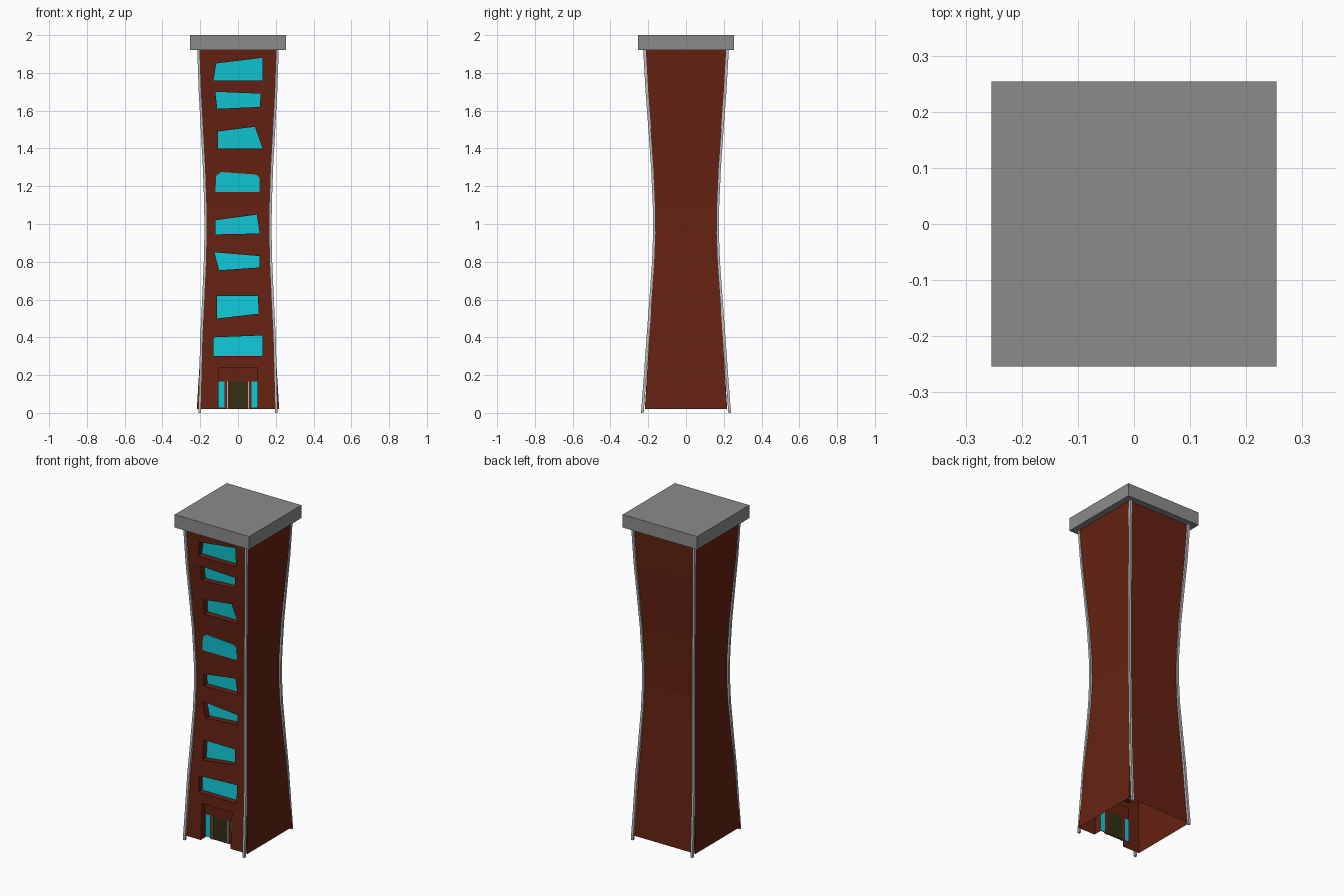
import bpy, bmesh
from mathutils import Vector

if "Cube" in bpy.data.objects:
    bpy.data.objects.remove(bpy.data.objects["Cube"])


def mat(name, col):
    m = bpy.data.materials.new(name)
    m.diffuse_color = (*col, 1)
    m.use_nodes = True
    m.node_tree.nodes["Principled BSDF"].inputs["Base Color"].default_value = m.diffuse_color
    return m


BRICK = mat("dark red brick", (0.13, 0.016, 0.006))
GLASS = mat("cyan glass", (0.005, 0.58, 0.68))
STONE = mat("grey stone", (0.26, 0.26, 0.26))
METAL = mat("light grey metal", (0.5, 0.5, 0.5))
WOOD = mat("dark olive wood", (0.035, 0.026, 0.006))


def finish(name, bm, *mats):
    bmesh.ops.recalc_face_normals(bm, faces=bm.faces)
    me = bpy.data.meshes.new(name)
    bm.to_mesh(me)
    bm.free()
    ob = bpy.data.objects.new(name, me)
    bpy.context.collection.objects.link(ob)
    for m in mats:
        me.materials.append(m)
    return ob


def loft(bm, rings):
    """Skin a stack of equal rings and cap both ends."""
    rs = [[bm.verts.new(p) for p in r] for r in rings]
    n = len(rs[0])
    for a, b in zip(rs, rs[1:]):
        for i in range(n):
            j = (i + 1) % n
            bm.faces.new((a[i], a[j], b[j], b[i]))
    bm.faces.new(rs[0][::-1])
    bm.faces.new(rs[-1])


def square(cx, cy, z, h):
    return [(cx + sx * h, cy + sy * h, z) for sx, sy in ((-1, -1), (1, -1), (1, 1), (-1, 1))]


def box(name, x0, x1, y0, y1, z0, z1, m):
    bm = bmesh.new()
    loft(bm, [[(x0, y0, z), (x1, y0, z), (x1, y1, z), (x0, y1, z)] for z in (z0, z1)])
    return finish(name, bm, m)


# waisted profile: height, half width
PROFILE = [(0.02, .218), (.2, .207), (.4, .195), (.6, .181), (.8, .170), (.95, .166),
           (1.1, .168), (1.3, .176), (1.5, .189), (1.7, .202), (1.93, .214)]


def half(z):
    for (z0, w0), (z1, w1) in zip(PROFILE, PROFILE[1:]):
        if z <= z1:
            return w0 + (w1 - w0) * (z - z0) / (z1 - z0)
    return PROFILE[-1][1]


# crooked windows (x, z outlines)
WINDOWS = [
    [(-.13, 1.76), (-.115, 1.85), (.13, 1.88), (.13, 1.76)],
    [(-.11, 1.61), (-.12, 1.70), (.12, 1.69), (.115, 1.62)],
    [(-.105, 1.40), (-.105, 1.49), (.09, 1.515), (.13, 1.40)],
    [(-.12, .945), (-.12, 1.02), (.10, 1.05), (.115, .95)],
    [(-.10, .755), (-.125, .85), (.115, .83), (.115, .77)],
    [(-.11, .50), (-.11, .62), (.105, .62), (.11, .525)],
    [(-.13, .30), (-.13, .40), (.13, .41), (.13, .30)],
]
FLUSH = [(-.12, 1.17), (-.115, 1.255), (-.09, 1.275), (.095, 1.262), (.115, 1.245), (.115, 1.17)]


def sloped(outline, depth):
    """Outline laid parallel to the front wall at a given depth behind it."""
    zc = sum(p[1] for p in outline) / len(outline)
    s = (half(zc + .05) - half(zc - .05)) / .1
    return [(x, -(half(zc) + s * (z - zc)) + depth, z) for x, z in outline]


# tower shell with window and door recesses
bm = bmesh.new()
loft(bm, [square(0, 0, z, w) for z, w in PROFILE])
tower = finish("tower_walls", bm, BRICK, GLASS)

bm = bmesh.new()
for o in WINDOWS:
    loft(bm, [sloped(o, -.06), sloped(o, .038)])
DOOR_Y = -.165
door = [(-.102, -.05), (-.102, .24), (.102, .24), (.102, -.05)]
loft(bm, [[(x, y, z) for x, z in door] for y in (-.3, DOOR_Y)])
cutter = finish("recess_cutter", bm, BRICK)
cutter.hide_render = True

mod = tower.modifiers.new("recesses", 'BOOLEAN')
mod.operation = 'DIFFERENCE'
mod.solver = 'EXACT'
mod.object = cutter
dg = bpy.context.evaluated_depsgraph_get()
me = bpy.data.meshes.new_from_object(tower.evaluated_get(dg))
tower.modifiers.clear()
tower.data = me
bpy.data.objects.remove(cutter)

# panes are glass; open the base and the doorway back
bm = bmesh.new()
bm.from_mesh(me)
gone = []
for f in bm.faces:
    c = f.calc_center_median()
    f.material_index = 0
    if all(v.co.z < .021 for v in f.verts):
        gone.append(f)
    elif f.normal.y < -.9 and c.y > -half(c.z) + .02:
        if c.z < .25:
            gone.append(f)
        else:
            f.material_index = 1
bmesh.ops.delete(bm, geom=gone, context='FACES')
bm.to_mesh(me)
bm.free()

# one window sits flush with the wall
bm = bmesh.new()
loft(bm, [sloped(FLUSH, -.004), sloped(FLUSH, .004)])
finish("flush_window", bm, GLASS)

# entrance
y0, y1 = DOOR_Y - .006, DOOR_Y
box("door_lintel", -.102, .102, y0 - .004, y1, .165, .24, BRICK)
box("door", -.05, .05, y0, y1, .02, .165, WOOD)
for side, s in (("left", -1), ("right", 1)):
    a, b = sorted((s * .072, s * .102))
    box(side + "_door_glass", a, b, y0, y1, .025, .165, GLASS)
    a, b = sorted((s * .05, s * .072))
    box(side + "_door_surround", a, b, y0, y1, .02, .165, BRICK)
    a, b = sorted((s * .052, s * .058))
    box(side + "_door_frame", a, b, y0 - .006, y0, .02, .165, METAL)

# corner strips: height, x, y
STRIP = [(0, .203, .231), (.2, .198, .216), (.4, .193, .202), (.6, .183, .187),
         (.8, .174, .173), (.95, .171, .167), (1.1, .172, .169), (1.3, .179, .178),
         (1.5, .190, .192), (1.7, .201, .207), (1.93, .209, .220)]
for nx, sx in (("left", -1), ("right", 1)):
    for ny, sy in (("front", -1), ("back", 1)):
        bm = bmesh.new()
        loft(bm, [square(sx * x, sy * y, z, .007) for z, x, y in STRIP])
        finish(f"{ny}_{nx}_corner_strip", bm, METAL)

# roof slab
box("roof_slab", -.254, .254, -.254, .254, 1.92, 2.0, STONE)
